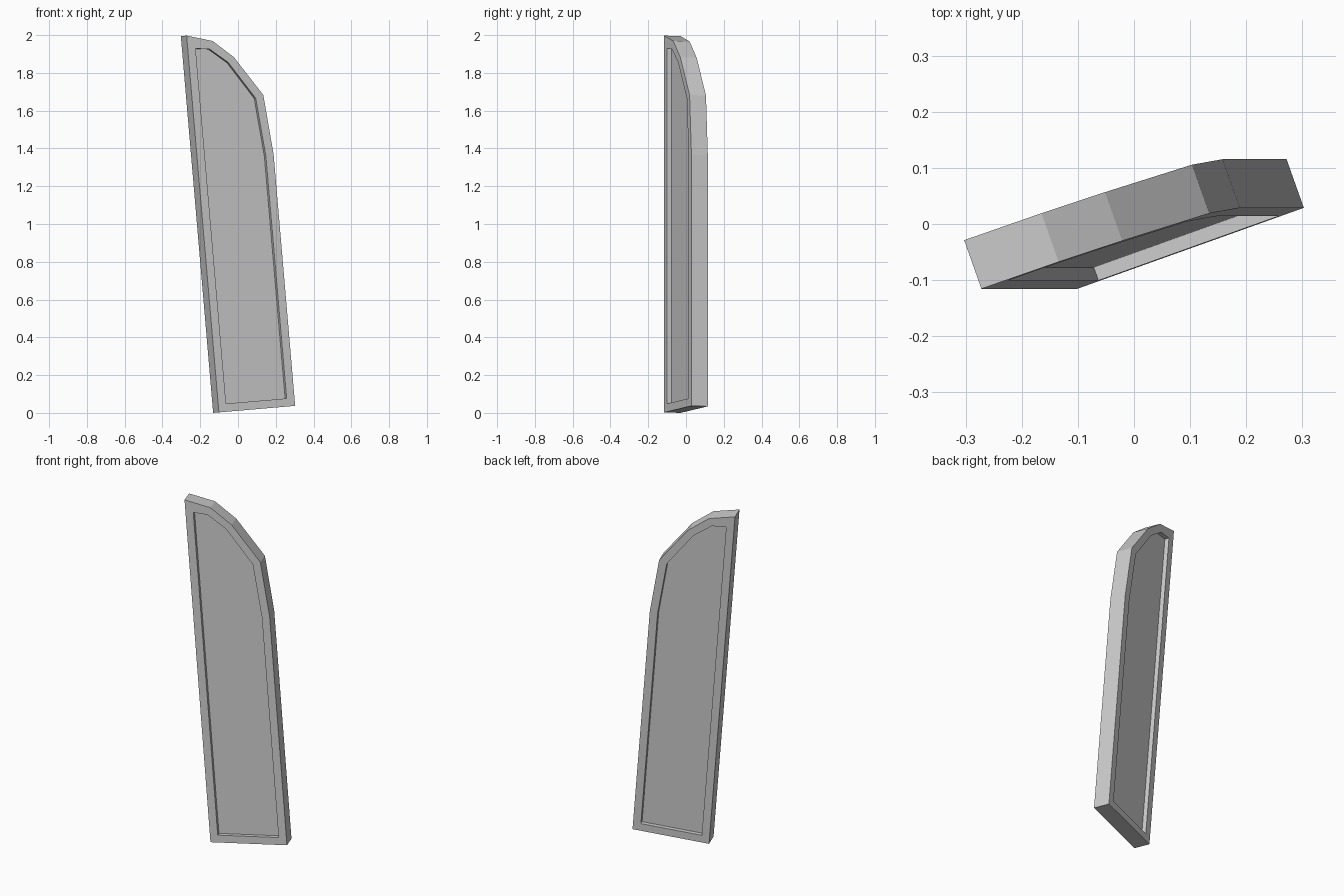
import bpy, bmesh, math
from mathutils import Matrix, Vector

if "Cube" in bpy.data.objects:
    bpy.data.objects.remove(bpy.data.objects["Cube"])

THICK, RECESS = 0.092, 0.025
# Outlines as (across, up), starting bottom left
outer = [(0, 0), (0.43, 0), (0.43, 1.335), (0.401, 1.654),
         (0.255, 1.866), (0.143, 1.962), (0, 2.002)]
inner = [(0.044, 0.043), (0.386, 0.043), (0.386, 1.33), (0.357, 1.64),
         (0.221, 1.841), (0.123, 1.92), (0.044, 1.93)]

bm = bmesh.new()


def ring(profile, y):
    return [bm.verts.new((x, y, z)) for x, z in profile]


# Rings run from the front recess, around the rim, to the back recess
rings = [ring(inner, RECESS), ring(inner, 0), ring(outer, 0),
         ring(outer, THICK), ring(inner, THICK), ring(inner, THICK - RECESS)]
n = len(outer)
for a, b in zip(rings, rings[1:]):
    for i in range(n):
        j = (i + 1) % n
        bm.faces.new((a[i], a[j], b[j], b[i]))

# Recessed panels on both sides
bm.faces.new(rings[0])
bm.faces.new(rings[-1])
bmesh.ops.recalc_face_normals(bm, faces=bm.faces)

# Turn the panel, lean it, then centre it on the ground
lean = Matrix.Rotation(math.radians(-4.9), 4, 'Y')
turn = Matrix.Rotation(math.radians(19.6), 4, 'Z')
bm.transform(lean @ turn)
lo = Vector([min(v.co[k] for v in bm.verts) for k in range(3)])
hi = Vector([max(v.co[k] for v in bm.verts) for k in range(3)])
bm.transform(Matrix.Translation((-(lo.x + hi.x) / 2, -(lo.y + hi.y) / 2, -lo.z)))

mesh = bpy.data.meshes.new("leaning_panel")
bm.to_mesh(mesh)
bm.free()
bpy.context.collection.objects.link(bpy.data.objects.new("leaning_panel", mesh))
